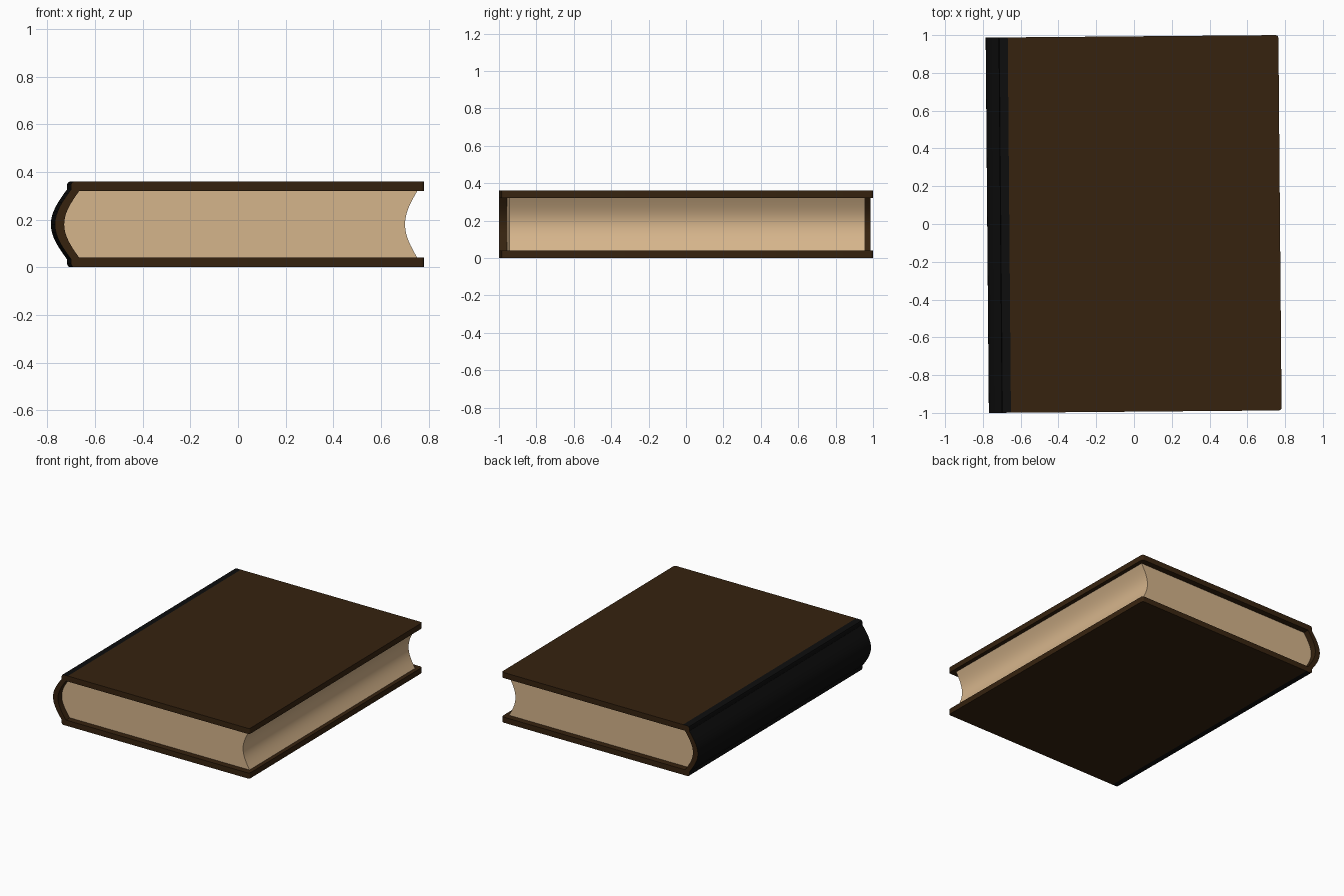
import bpy, bmesh, math

if "Cube" in bpy.data.objects:
    bpy.data.objects.remove(bpy.data.objects["Cube"])

TILT = 0.0085          # the book lies very slightly turned
MID = 0.18             # middle height of the book


def material(name, rgb):
    m = bpy.data.materials.new(name)
    m.diffuse_color = (*rgb, 1)
    m.use_nodes = True
    m.node_tree.nodes["Principled BSDF"].inputs["Base Color"].default_value = m.diffuse_color
    return m


brown = material("brown cover", (0.037, 0.0165, 0.0048))
black = material("black spine cloth", (0.004, 0.004, 0.004))
cream = material("cream paper", (0.67, 0.46, 0.26))


def arc(x, bulge, half, n=16):
    """Bowed edge from low to high z."""
    pts = []
    for i in range(n + 1):
        t = -1 + 2 * i / n
        pts.append((x - bulge * math.cos(math.pi / 2 * t), MID + half * t))
    return pts


def extrude_profile(name, pts, half_len, mats, dark=range(0), round_x=None):
    """Extrude an x-z outline along y; 'dark' segments take the second material."""
    bm = bmesh.new()
    a = [bm.verts.new((x, -half_len, z)) for x, z in pts]
    b = [bm.verts.new((x, half_len, z)) for x, z in pts]
    n = len(pts)
    for i in range(n):
        j = (i + 1) % n
        f = bm.faces.new((a[i], a[j], b[j], b[i]))
        f.material_index = 1 if i in dark else 0
    bm.faces.new(a)
    bm.faces.new(b[::-1])
    if round_x is not None:
        corners = [e for e in bm.edges
                   if all(abs(v.co.x - round_x) < 1e-4 for v in e.verts)
                   and abs(e.verts[0].co.y - e.verts[1].co.y) < 1e-4]
        bmesh.ops.bevel(bm, geom=corners, offset=0.015, segments=3,
                        profile=0.5, affect='EDGES')
    bmesh.ops.recalc_face_normals(bm, faces=bm.faces)
    me = bpy.data.meshes.new(name)
    bm.to_mesh(me)
    bm.free()
    for m in mats:
        me.materials.append(m)
    ob = bpy.data.objects.new(name, me)
    bpy.context.collection.objects.link(ob)
    ob.rotation_euler.z = TILT
    bpy.ops.object.select_all(action='DESELECT')
    ob.select_set(True)
    bpy.context.view_layer.objects.active = ob
    bpy.ops.object.shade_smooth_by_angle(angle=math.radians(30))
    return ob


# Cover: two boards joined by a rounded spine, as one C-shaped outline
edge = 0.773
lower = [(-0.66, 0), (-0.697, 0), (-0.705, 0.004), (-0.709, 0.013)]
upper = [(x, 2 * MID - z) for x, z in reversed(lower)]
outer = lower + arc(-0.709, 0.068, 0.147) + upper
inner = arc(-0.675, 0.063, 0.14)[::-1]
outline = [(edge, 0)] + outer + [(edge, 0.36), (edge, 0.32)] + inner + [(edge, 0.04)]
extrude_profile("cover", outline, 0.9935, [brown, black],
                dark=range(1, len(outer)), round_x=edge)

# Page block: rounded back, hollow fore edge
pages = arc(-0.676, 0.064, 0.141) + arc(0.745, 0.052, 0.141)[::-1]
extrude_profile("pages", pages, 0.95, [cream])
